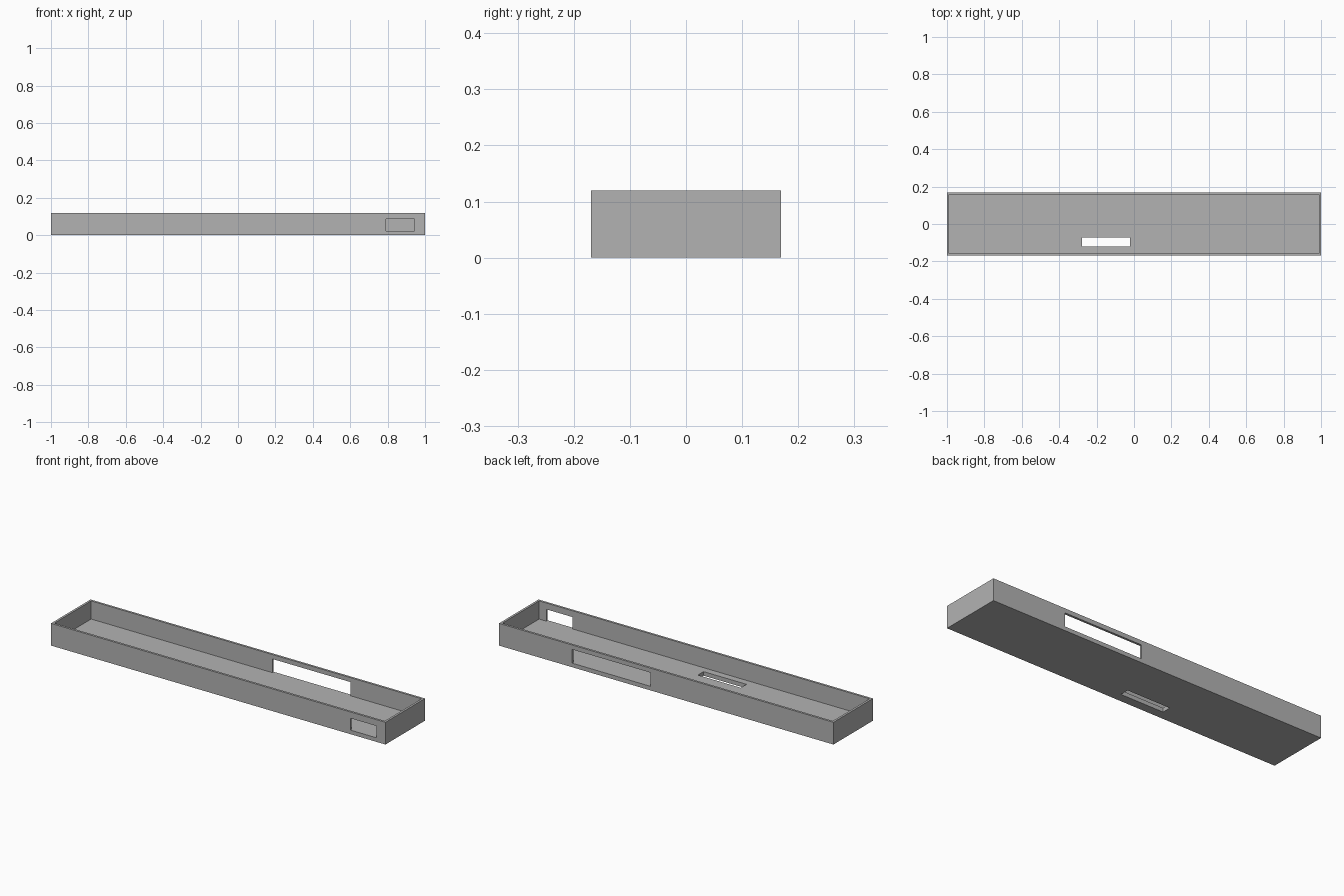
import bpy

old = bpy.data.objects.get("Cube")
if old:
    bpy.data.objects.remove(old, do_unlink=True)

LENGTH, WIDTH, HEIGHT = 2.0, 0.338, 0.12
WALL, FLOOR = 0.012, 0.022
X, Y = LENGTH / 2, WIDTH / 2


def box(name, low, high):
    """Box spanning two opposite corners."""
    bpy.ops.mesh.primitive_cube_add(size=1)
    ob = bpy.context.object
    ob.name = name
    for v in ob.data.vertices:
        v.co = [h if c > 0 else l for c, l, h in zip(v.co, low, high)]
    return ob


def cut(target, cutter):
    """Subtract the cutter, then discard it."""
    mod = target.modifiers.new("cut", "BOOLEAN")
    mod.operation = "DIFFERENCE"
    mod.solver = "EXACT"
    mod.object = cutter
    bpy.context.view_layer.objects.active = target
    bpy.ops.object.modifier_apply(modifier=mod.name)
    bpy.data.objects.remove(cutter, do_unlink=True)


# Open tray shell
tray = box("tray", (-X, -Y, 0), (X, Y, HEIGHT))
cut(tray, box("cavity", (WALL - X, WALL - Y, FLOOR), (X - WALL, Y - WALL, HEIGHT * 2)))

# Front port, long back opening and floor slot
cut(tray, box("front_port", (0.79, -Y - 0.1, FLOOR), (0.945, -Y + 0.1, 0.086)))
cut(tray, box("back_opening", (0.095, Y - 0.1, FLOOR), (0.562, Y + 0.1, 0.096)))
cut(tray, box("floor_slot", (-0.278, -0.12, -0.1), (-0.021, -0.071, 0.1)))

# Plain grey finish
grey = bpy.data.materials.new("grey")
grey.use_nodes = True
colour = (0.45, 0.45, 0.45, 1)
grey.diffuse_color = colour
grey.node_tree.nodes["Principled BSDF"].inputs["Base Color"].default_value = colour
tray.data.materials.clear()
tray.data.materials.append(grey)
